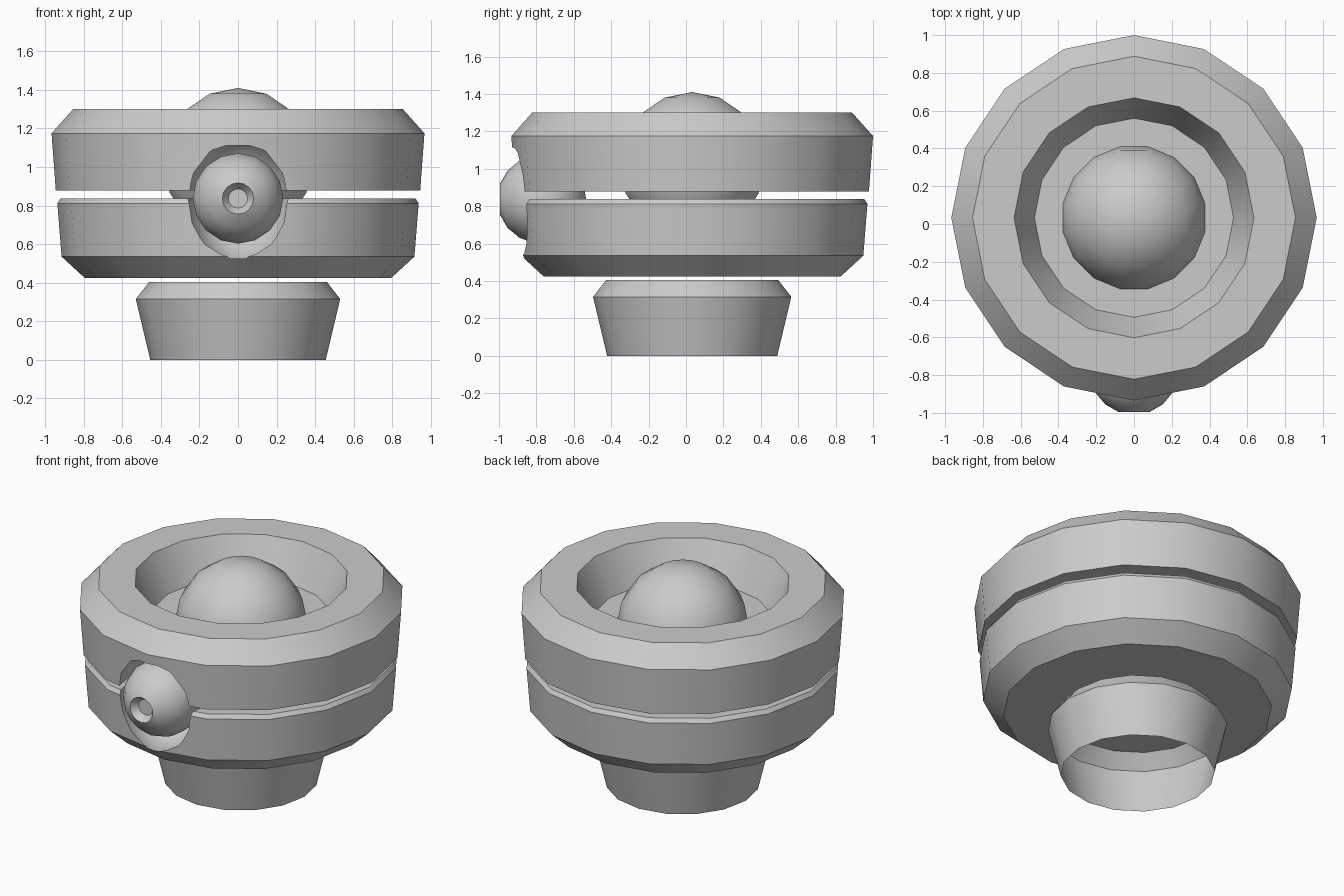
import bpy, bmesh
from math import sin, cos, pi, radians
from mathutils import Matrix

if "Cube" in bpy.data.objects:
    bpy.data.objects.remove(bpy.data.objects["Cube"])

SIDES = 16
AXIS_Y = 0.033


def lathe(name, profile, matrix, phase=0.0):
    """Revolve (radius, height) points around local z; radius 0 makes a pole."""
    bm = bmesh.new()
    rings = []
    for r, h in profile:
        if r == 0:
            rings.append([bm.verts.new((0, 0, h))] * SIDES)
        else:
            rings.append([bm.verts.new((r * cos(2 * pi * (i + phase) / SIDES),
                                        r * sin(2 * pi * (i + phase) / SIDES), h))
                          for i in range(SIDES)])
    for a, b in zip(rings, rings[1:]):
        for i in range(SIDES):
            j = (i + 1) % SIDES
            bm.faces.new(list(dict.fromkeys((a[i], a[j], b[j], b[i]))))
    bm.transform(matrix)
    bmesh.ops.recalc_face_normals(bm, faces=bm.faces)
    mesh = bpy.data.meshes.new(name)
    bm.to_mesh(mesh)
    bm.free()
    obj = bpy.data.objects.new(name, mesh)
    bpy.context.collection.objects.link(obj)
    return obj


def activate(obj):
    bpy.ops.object.select_all(action='DESELECT')
    obj.select_set(True)
    bpy.context.view_layer.objects.active = obj


def smooth(obj, angle=30):
    activate(obj)
    bpy.ops.object.shade_smooth_by_angle(angle=radians(angle))


def arc(radius, start, end, steps):
    """Points of a sphere profile between two polar angles in degrees."""
    pts = []
    for k in range(steps + 1):
        a = radians(start + (end - start) * k / steps)
        pts.append((0 if abs(sin(a)) < 1e-6 else radius * sin(a), radius * cos(a)))
    return pts


centre = Matrix.Translation((0, AXIS_Y, 0))

# Hollow foot, open underneath
foot = lathe("foot", [(0.455, 0), (0.53, 0.315), (0.46, 0.405), (0, 0.405)], centre)
for f in foot.data.polygons:
    if f.center.z > 0.4 and f.normal.z < 0:
        foot.data.flip_normals()
        break

# Lower and upper body halves, the upper with a funnel-shaped well
lower_body = lathe("lower_body", [(0, 0.425), (0.795, 0.425), (0.915, 0.535),
                                  (0.937, 0.812), (0.92, 0.838), (0, 0.838)], centre)
upper_body = lathe("upper_body", [(0, 0.878), (0.945, 0.878), (0.967, 1.175), (0.855, 1.3),
                                  (0.635, 1.3), (0.527, 1.06), (0, 1.06)], centre)

# Eye socket carved into both halves
socket = lathe("socket_cutter", arc(1, 0, 180, 8),
               Matrix.Translation((0, -0.76, 0.84)) @ Matrix.Diagonal((0.275, 0.3, 0.34, 1)))
socket.hide_render = True
for body in (lower_body, upper_body):
    activate(body)
    mod = body.modifiers.new("socket", 'BOOLEAN')
    mod.operation = 'DIFFERENCE'
    mod.solver = 'EXACT'
    mod.object = socket
    bpy.ops.object.modifier_apply(modifier=mod.name)
bpy.data.objects.remove(socket)

# Core ball sitting in the well and showing through the gap
core = lathe("core_ball", arc(0.392, 0, 180, 8),
             Matrix.Translation((0, AXIS_Y, 1.018)), phase=0.5)

# Eyeball facing forward, with a recessed pupil
eye_profile = arc(0.238, 180, 20, 8) + [(0.05, 0.18), (0, 0.18)]
eyeball = lathe("eyeball", eye_profile,
                Matrix.Translation((0, -0.772, 0.837)) @ Matrix.Rotation(pi / 2, 4, 'X'))

for part in (foot, lower_body, upper_body, core, eyeball):
    smooth(part)
